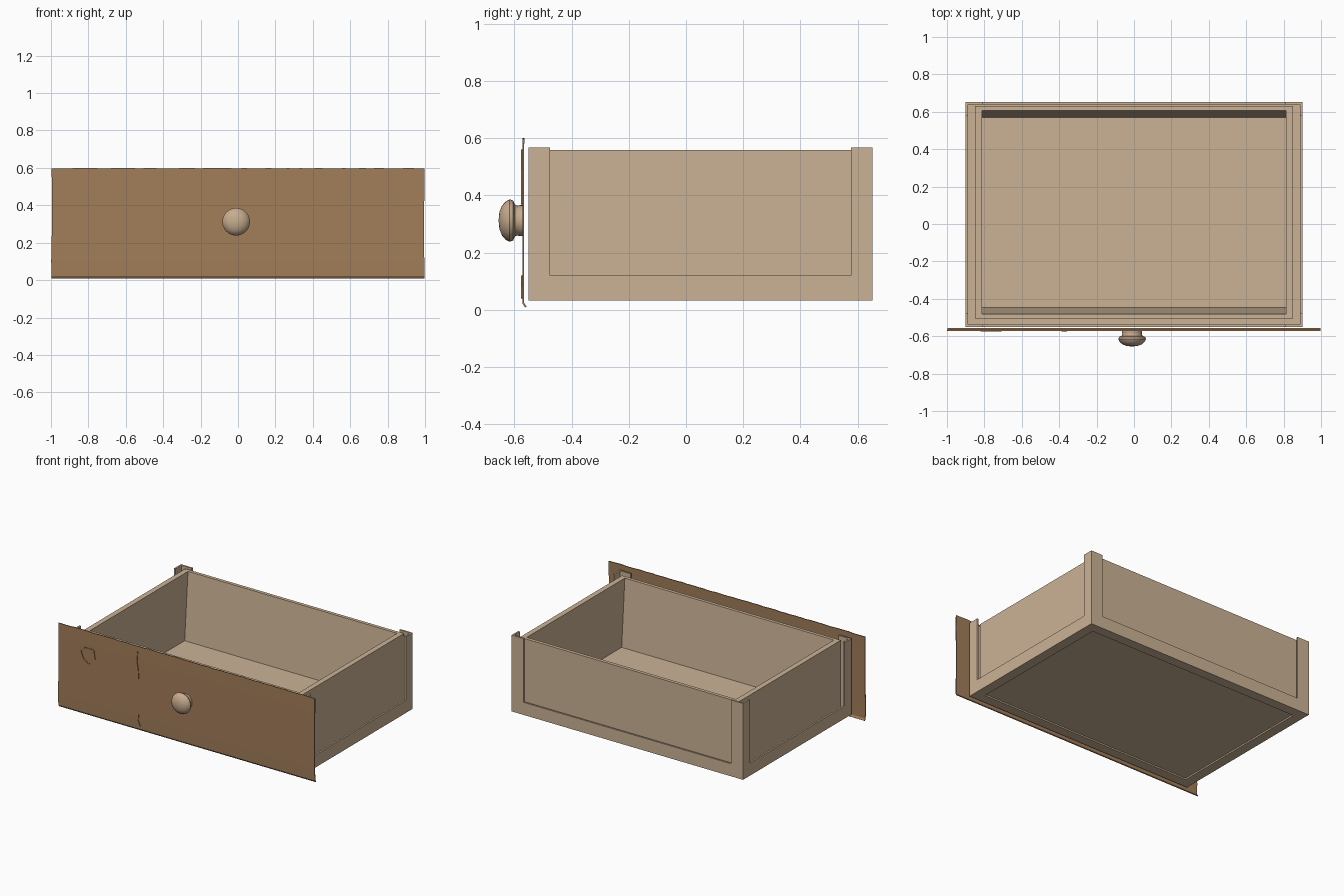
import bpy, bmesh, math, random
from mathutils import Vector

random.seed(4)
if "Cube" in bpy.data.objects:
    bpy.data.objects.remove(bpy.data.objects["Cube"], do_unlink=True)


def material(name, rgb):
    m = bpy.data.materials.new(name)
    m.use_nodes = True
    m.diffuse_color = (*rgb, 1)
    m.node_tree.nodes["Principled BSDF"].inputs["Base Color"].default_value = (*rgb, 1)
    return m


TAN = material("pale wood", (0.60, 0.45, 0.305))
BROWN = material("brown wood", (0.36, 0.205, 0.10))
KNOB = material("knob wood", (0.57, 0.41, 0.27))


def finish(name, bm, mat):
    bmesh.ops.recalc_face_normals(bm, faces=bm.faces[:])
    mesh = bpy.data.meshes.new(name)
    bm.to_mesh(mesh)
    bm.free()
    mesh.materials.append(mat)
    ob = bpy.data.objects.new(name, mesh)
    bpy.context.collection.objects.link(ob)
    return ob


def prism(name, outline, direction):
    """Extrude a closed 3D outline along a direction."""
    bm = bmesh.new()
    face = bm.faces.new([bm.verts.new(p) for p in outline])
    new = bmesh.ops.extrude_face_region(bm, geom=[face])["geom"]
    moved = [v for v in new if isinstance(v, bmesh.types.BMVert)]
    bmesh.ops.translate(bm, verts=moved, vec=direction)
    return finish(name, bm, TAN)


def box(name, x0, x1, y0, y1, z0, z1):
    base = [(x0, y0, z0), (x1, y0, z0), (x1, y1, z0), (x0, y1, z0)]
    return prism(name, base, (0, 0, z1 - z0))


# Main sizes: outer frame, then the walls standing inside it
W, FRONT, BACK = 0.90, -0.55, 0.652
LOW, RAIL, WALL, POST = 0.032, 0.12, 0.558, 0.568
THIN, FLANGE = 0.012, 0.07
WALL_X, LINING_X, FLOOR = 0.85, 0.813, 0.085

# Floor, recessed a little above the bottom flanges
box("floor", -WALL_X, WALL_X, -0.505, 0.63, LOW + 0.01, FLOOR)

# Side walls and the angle-section rails around their feet
for s, side in ((1, "left"), (-1, "right")):
    box(side + "_wall", s * WALL_X, s * LINING_X, -0.505, 0.63, LOW + 0.01, WALL)
    prism(side + "_rail",
          [(s * W, FRONT, LOW), (s * W, FRONT, RAIL), (s * (W - THIN), FRONT, RAIL),
           (s * (W - THIN), FRONT, LOW + THIN), (s * (W - FLANGE), FRONT, LOW + THIN),
           (s * (W - FLANGE), FRONT, LOW)], (0, BACK - FRONT, 0))

# Front and back walls, which thicken toward the floor, with rails and posts
for end, y, s, outer, top, foot in (("front", FRONT, 1, -0.505, -0.482, -0.447),
                                    ("back", BACK, -1, 0.63, 0.606, 0.569)):
    prism(end + "_wall",
          [(-WALL_X, outer, LOW + 0.01), (-WALL_X, foot, LOW + 0.01), (-WALL_X, foot, FLOOR),
           (-WALL_X, top, WALL), (-WALL_X, outer, WALL)], (2 * WALL_X, 0, 0))
    prism(end + "_rail",
          [(-W, y, LOW), (-W, y, RAIL), (-W, y + s * THIN, RAIL),
           (-W, y + s * THIN, LOW + THIN), (-W, y + s * FLANGE, LOW + THIN),
           (-W, y + s * FLANGE, LOW)], (2 * W, 0, 0))
    # L-shaped corner posts
    for t, side in ((1, "left"), (-1, "right")):
        corner = [(0, 0), (0.092, 0), (0.092, THIN), (THIN, THIN), (THIN, 0.075), (0, 0.075)]
        prism(end + "_" + side + "_post",
              [(t * (W - a), y + s * b, LOW) for a, b in corner], (0, 0, POST - LOW))

# Face board: a thin plate with worn edges, its bottom lip bent slightly back
heights = [0.008, 0.022, 0.10, 0.30, 0.50, 0.60]
depths = [-0.562, -0.571, -0.572, -0.572, -0.572, -0.571]
COLS = 60
bm = bmesh.new()
grid = []
for j, (z, y) in enumerate(zip(heights, depths)):
    row = []
    for i in range(COLS + 1):
        x = -0.999 + 1.997 * i / COLS
        if i in (0, COLS):
            x -= math.copysign(random.uniform(0, 0.005), x)
        worn = random.uniform(-0.004, 0) if j == len(heights) - 1 else 0
        row.append(bm.verts.new((x, y, z + worn)))
    grid.append(row)
for a, b in zip(grid, grid[1:]):
    for i in range(COLS):
        bm.faces.new((a[i], a[i + 1], b[i + 1], b[i]))
board = finish("face_board", bm, BROWN)
solid = board.modifiers.new("thickness", "SOLIDIFY")
solid.thickness = 0.006
solid.offset = -1


# Fine raised cracks on the face board
def crack(name, points, closed=False):
    bm = bmesh.new()
    pts = [Vector((x, -0.573, z)) for x, z in points]
    if closed:
        pts.append(pts[0])
    for p, q in zip(pts, pts[1:]):
        d = (q - p).normalized()
        n = Vector((-d.z, 0, d.x)) * 0.002
        bm.faces.new([bm.verts.new(v) for v in (p - n, q - n, q + n, p + n)])
    ob = finish(name, bm, BROWN)
    m = ob.modifiers.new("thickness", "SOLIDIFY")
    m.thickness, m.offset = 0.006, 0


crack("knot_crack", [(-0.82, 0.45), (-0.79, 0.48), (-0.72, 0.48), (-0.71, 0.42),
                     (-0.76, 0.37), (-0.80, 0.40)], True)
crack("upper_crack", [(-0.38, 0.56), (-0.385, 0.49), (-0.375, 0.44), (-0.37, 0.37)])
crack("lower_crack", [(-0.37, 0.12), (-0.375, 0.08), (-0.36, 0.04)])

# Turned knob
profile = [(0, -0.655), (0.030, -0.652), (0.052, -0.643), (0.067, -0.630), (0.074, -0.616),
           (0.070, -0.604), (0.056, -0.598), (0.052, -0.590), (0.054, -0.580), (0.054, -0.567)]
bm = bmesh.new()
verts = [bm.verts.new((r, y, 0)) for r, y in profile]
edges = [bm.edges.new(pair) for pair in zip(verts, verts[1:])]
bmesh.ops.spin(bm, geom=verts + edges, cent=(0, 0, 0), axis=(0, 1, 0),
               angle=math.tau, steps=24)
bmesh.ops.remove_doubles(bm, verts=bm.verts[:], dist=0.0005)
knob = finish("knob", bm, KNOB)
knob.location = (-0.01, 0, 0.312)
bpy.ops.object.select_all(action="DESELECT")
knob.select_set(True)
bpy.context.view_layer.objects.active = knob
bpy.ops.object.shade_smooth_by_angle(angle=math.radians(40))
